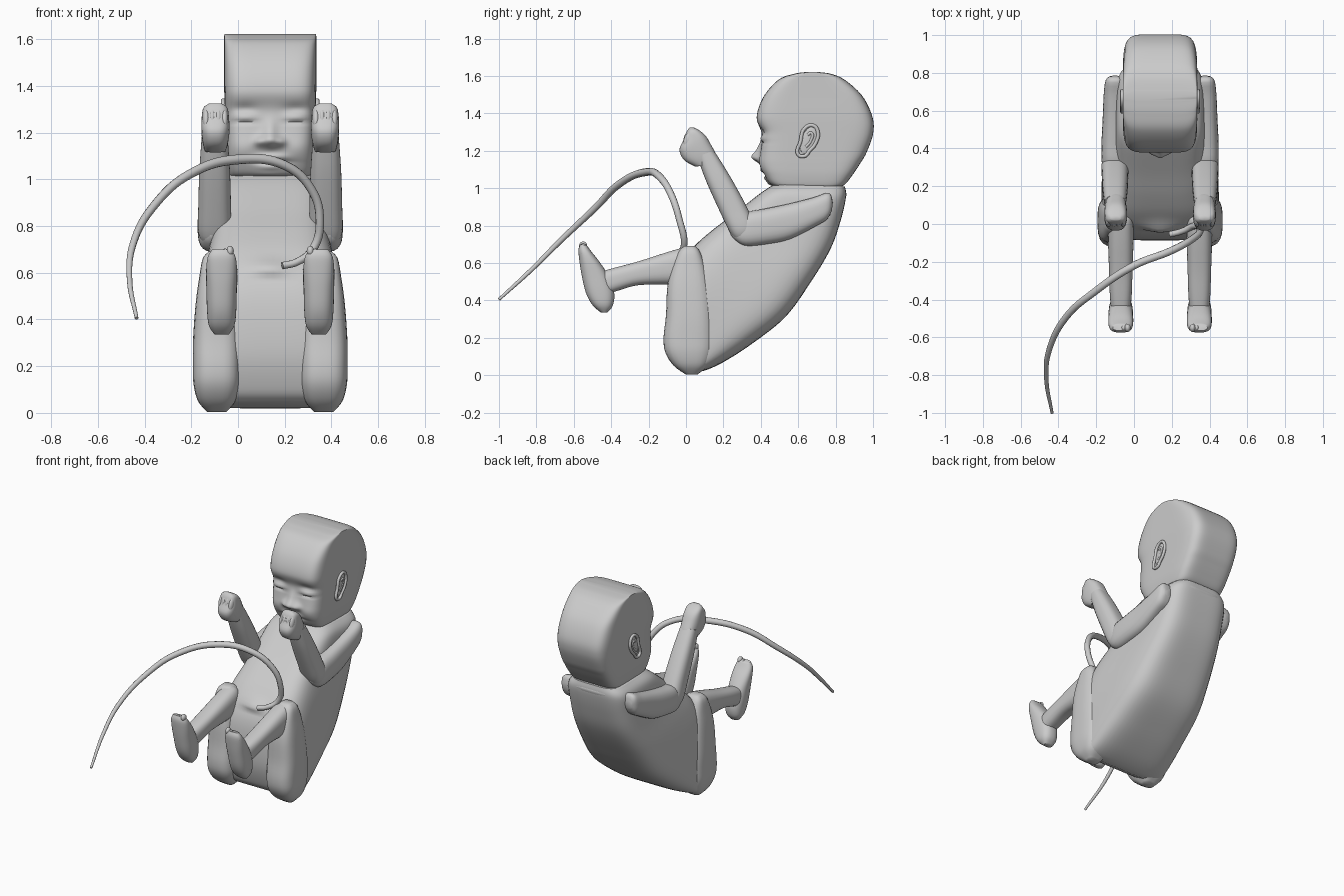
import bpy, bmesh, math

CX = 0.138  # body mirror plane


def finish(name, bm, angle=50):
    bmesh.ops.recalc_face_normals(bm, faces=bm.faces[:])
    me = bpy.data.meshes.new(name)
    bm.to_mesh(me)
    bm.free()
    ob = bpy.data.objects.new(name, me)
    bpy.context.collection.objects.link(ob)
    bpy.ops.object.select_all(action='DESELECT')
    bpy.context.view_layer.objects.active = ob
    ob.select_set(True)
    bpy.ops.object.shade_smooth_by_angle(angle=math.radians(angle))
    return ob


def smooth_rows(rows, steps):
    """Catmull-Rom interpolation of equal-length number rows."""
    out = []
    for i in range(len(rows) - 1):
        p = [rows[max(i - 1, 0)], rows[i], rows[i + 1], rows[min(i + 2, len(rows) - 1)]]
        for k in range(steps):
            t = k / steps
            out.append([0.5 * (2 * b + (c - a) * t + (2 * a - 5 * b + 4 * c - d) * t * t
                               + (3 * b - a - 3 * c + d) * t ** 3) for a, b, c, d in zip(*p)])
    return out + [list(rows[-1])]


def loft(name, rows, x=CX, power=2.8, n=32, steps=4, bumps=()):
    """Rows: side-view edge pair y1,z1,y2,z2 and half width in x.
    Bumps push the front surface: x, z, x size, z size, y amount."""
    bm = bmesh.new()
    rings = []
    for y1, z1, y2, z2, w in smooth_rows(rows, steps):
        ring = []
        for k in range(n):
            a = 2 * math.pi * (k + 0.5) / n
            c, s = math.cos(a), math.sin(a)
            r = (abs(c) ** power + abs(s) ** power) ** (-1 / power)
            u, v = c * r / 2, s * r
            px, pz = x + w * v, (z1 + z2) / 2 + (z1 - z2) * u
            py = (y1 + y2) / 2 + (y1 - y2) * u
            if u > 0.3:
                for bx, bz, sx, sz, amt in bumps:
                    py += amt * math.exp(-((px - x - bx) / sx) ** 2 - ((pz - bz) / sz) ** 2)
            ring.append(bm.verts.new((px, py, pz)))
        rings.append(ring)
    for a, b in zip(rings, rings[1:]):
        for k in range(n):
            j = (k + 1) % n
            bm.faces.new((a[k], a[j], b[j], b[k]))
    bm.faces.new(rings[0])
    bm.faces.new(rings[-1])
    return finish(name, bm)


def ball(name, loc, size, tilt=0.0):
    bm = bmesh.new()
    bmesh.ops.create_uvsphere(bm, u_segments=20, v_segments=12, radius=1)
    ob = finish(name, bm)
    ob.location, ob.scale, ob.rotation_euler = loc, size, (tilt, 0, 0)
    return ob


def tube(name, pts, radius, radii=None, cyclic=False):
    cu = bpy.data.curves.new(name, 'CURVE')
    cu.dimensions = '3D'
    cu.bevel_depth, cu.bevel_resolution, cu.resolution_u = radius, 3, 8
    cu.use_fill_caps = True
    sp = cu.splines.new('BEZIER')
    sp.bezier_points.add(len(pts) - 1)
    for i, (bp, p) in enumerate(zip(sp.bezier_points, pts)):
        bp.co = p
        bp.handle_left_type = bp.handle_right_type = 'AUTO'
        bp.radius = radii[i] if radii else 1
    sp.use_cyclic_u = cyclic
    ob = bpy.data.objects.new(name, cu)
    bpy.context.collection.objects.link(ob)
    return ob


# Face relief: nose, nostrils, lips, mouth line, chin, then mirrored eyes and cheeks
face = [(0, 1.165, .042, .03, -.045), (0, 1.21, .028, .045, -.018), (0, 1.095, .06, .014, -.015),
        (0, 1.052, .05, .014, -.012), (0, 1.074, .07, .008, .012), (0, 1.02, .06, .02, -.012)]
for s in (-1, 1):
    face += [(s * .048, 1.16, .022, .02, -.018), (s * .11, 1.30, .05, .025, .012),
             (s * .11, 1.268, .045, .02, -.012), (s * .11, 1.245, .05, .008, .012),
             (s * .115, 1.13, .06, .05, -.014)]

# Head: flat-sided skull with a curved side profile
loft("head", [
    (.53, 1.0, .81, 1.0, .160), (.455, 1.02, .85, 1.02, .174), (.42, 1.075, .89, 1.07, .184),
    (.405, 1.13, .93, 1.13, .188), (.40, 1.19, .965, 1.19, .19), (.405, 1.29, 1.0, 1.29, .194),
    (.378, 1.38, .997, 1.38, .197), (.415, 1.49, .945, 1.49, .197), (.495, 1.58, .855, 1.575, .197),
    (.58, 1.612, .78, 1.61, .197), (.655, 1.622, .70, 1.622, .196)],
    power=6, n=100, steps=9, bumps=face)

# Torso: neck to seat, broad and flat-backed, with a soft navel bulge
loft("torso", [
    (.47, 1.02, .85, 1.01, .18), (.40, .975, .855, .95, .225), (.26, .865, .825, .82, .24),
    (.14, .775, .77, .67, .255), (.04, .685, .66, .487, .28), (-.035, .58, .53, .31, .30),
    (-.075, .45, .35, .166, .31), (-.085, .25, .20, .07, .31), (-.05, .10, .10, .025, .30),
    (-.01, .05, .05, .02, .27)], power=4.5, n=72, steps=6,
    bumps=[(0, .62, .08, .035, -.03), (0, .575, .09, .012, .01)])

# Neck fold under the skull
loft("neck_fold", [(.52, 1.0, .845, .995, .19), (.51, .985, .858, .97, .205),
                   (.53, .965, .853, .945, .20)], power=4)

for s, side in ((-1, "left"), (1, "right")):
    # Ear: rim loop with inner fold and backing
    ex = CX + s * .195
    rim = [(.635, 1.172), (.60, 1.18), (.612, 1.25), (.635, 1.32), (.68, 1.335), (.705, 1.30),
           (.69, 1.235), (.66, 1.20)]
    tube(side + "_ear_rim", [(ex + s * .006, y, z) for y, z in rim], .010, cyclic=True)
    tube(side + "_ear_fold", [(ex + s * .004, y, z) for y, z in
                              ((.64, 1.22), (.665, 1.25), (.67, 1.295), (.65, 1.285))], .008)
    ball(side + "_ear_back", (ex, .655, 1.255), (.008, .04, .075), -.35)

    # Arm: upper arm, forearm, fist with half-sunk fingers
    ax = CX + s * .238
    loft(side + "_upper_arm", [
        (.785, .92, .78, .88, .025), (.765, .975, .755, .835, .05), (.68, .95, .70, .80, .06),
        (.555, .918, .555, .727, .066), (.42, .89, .43, .70, .072), (.32, .87, .32, .69, .07),
        (.25, .82, .265, .72, .05), (.23, .79, .24, .75, .02)], x=ax)
    loft(side + "_forearm", [
        (.28, .71, .35, .70, .035), (.24, .755, .37, .79, .07), (.18, .877, .33, .89, .07),
        (.115, 1.02, .255, 1.03, .066), (.08, 1.11, .195, 1.13, .06),
        (.06, 1.17, .15, 1.20, .055)], x=ax)
    hx = CX + s * .235
    loft(side + "_fist", [
        (.05, 1.115, .16, 1.13, .045), (-.01, 1.15, .165, 1.17, .055),
        (-.035, 1.205, .135, 1.23, .06), (-.012, 1.26, .105, 1.28, .058),
        (.005, 1.305, .07, 1.31, .05), (.02, 1.325, .04, 1.325, .025)], x=hx)
    for i in range(4):
        ball(f"{side}_finger_{i + 1}", (hx + (i - 1.5) * .026, .012, 1.27 - .008 * abs(i - 1.5)),
             (.016, .024, .045), -.3)
    ball(side + "_thumb", (hx - s * .04, .03, 1.20), (.02, .03, .06), .5)

    # Leg: thigh, shin, foot
    loft(side + "_thigh", [
        (.0, .003, .06, .003, .04), (-.065, .05, .115, .05, .08), (-.11, .12, .145, .12, .099),
        (-.12, .20, .152, .20, .102), (-.107, .32, .147, .32, .101), (-.10, .47, .13, .47, .09),
        (-.075, .58, .105, .58, .075), (-.04, .66, .075, .66, .06), (-.01, .69, .05, .69, .035)],
        x=CX + s * .229, power=3.2)
    lx = CX + s * .208
    loft(side + "_shin", [
        (.08, .62, .08, .56, .03), (.03, .685, .04, .50, .062), (-.06, .67, -.06, .487, .068),
        (-.25, .61, -.25, .482, .062), (-.38, .575, -.37, .45, .058),
        (-.47, .55, -.46, .42, .05)], x=lx)
    loft(side + "_foot", [
        (-.455, .335, -.42, .335, .03), (-.50, .375, -.39, .375, .055),
        (-.535, .44, -.385, .45, .063), (-.557, .53, -.42, .54, .065),
        (-.57, .61, -.465, .61, .066), (-.575, .67, -.505, .66, .06),
        (-.565, .70, -.53, .695, .042)], x=lx, power=2.5)
    for i in range(5):
        r = .02 - .002 * i
        ball(f"{side}_toe_{i + 1}", (lx + s * (-.036 + .021 * i), -.55, .692 - .009 * i),
             (r * .8, r * 1.1, r * 1.15))

# Cord: arches from the navel forward and down to a thin tip
cord = [(.19, -.055, .63), (.25, -.04, .645), (.32, -.01, .70), (.35, -.035, .83),
        (.315, -.075, .955), (.20, -.14, 1.06), (0, -.22, 1.085), (-.21, -.36, 1.02),
        (-.357, -.49, .89), (-.45, -.67, .72), (-.464, -.82, .57), (-.434, -1, .405)]
tube("cord", cord, .02, [.8, .8, .9, .9, .95, 1, 1.05, 1, .9, .75, .6, .4])
